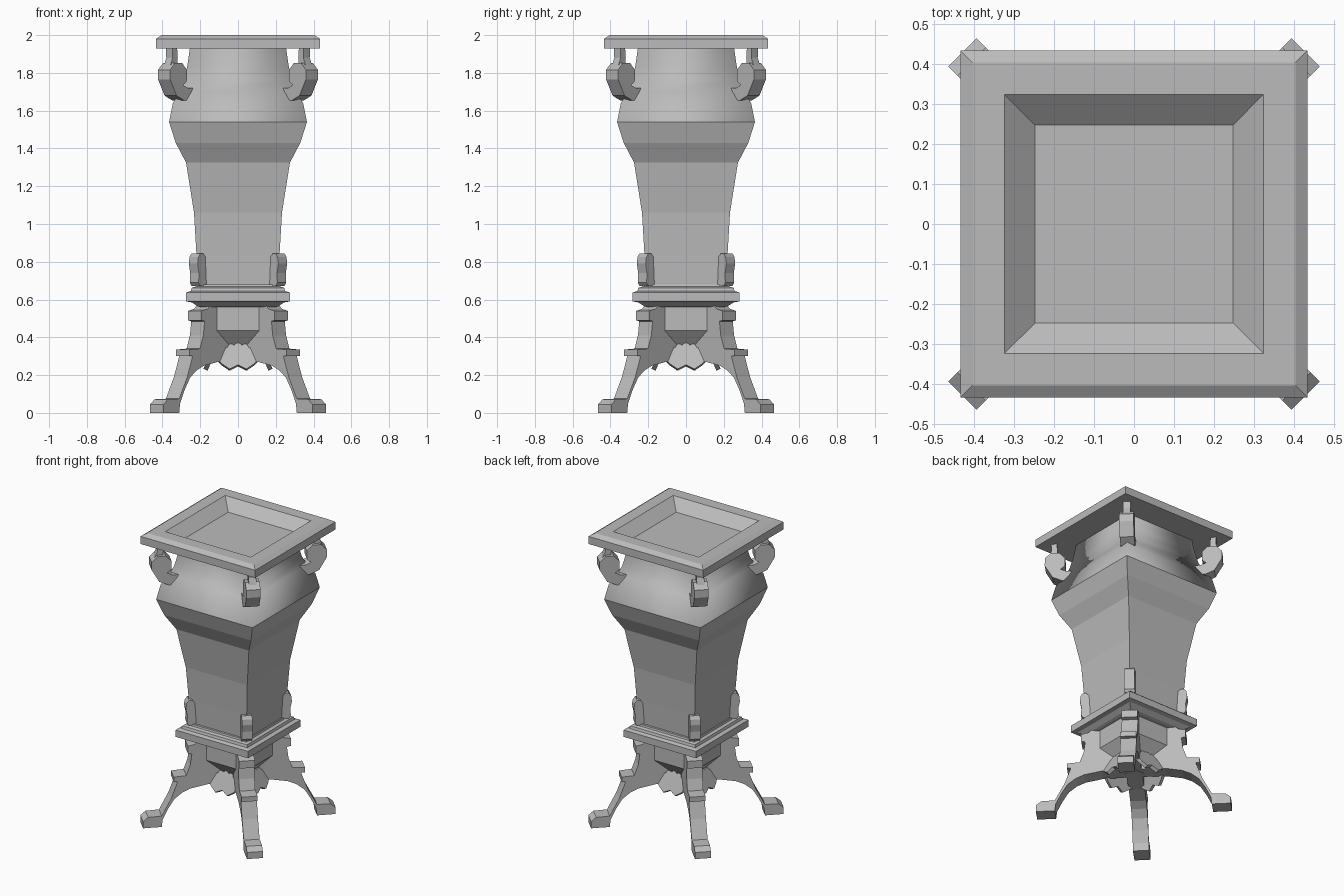
import bpy, bmesh
from math import sin, cos, radians, pi
from mathutils import Matrix, Vector

cube = bpy.data.objects.get("Cube")
if cube:
    bpy.data.objects.remove(cube, do_unlink=True)

GREY = (0.5, 0.5, 0.5, 1)
mat = bpy.data.materials.new("stone_grey")
mat.use_nodes = True
mat.diffuse_color = GREY
mat.node_tree.nodes["Principled BSDF"].inputs["Base Color"].default_value = GREY


def finish(name, bm):
    bmesh.ops.recalc_face_normals(bm, faces=bm.faces)
    mesh = bpy.data.meshes.new(name)
    bm.to_mesh(mesh)
    bm.free()
    mesh.materials.append(mat)
    obj = bpy.data.objects.new(name, mesh)
    bpy.context.collection.objects.link(obj)
    return obj


def square_loft(name, profile, stretch=1.0):
    """Stack square rings given as (half width, height) and cap both ends."""
    bm = bmesh.new()
    rings = [[bm.verts.new((sx * w, sy * w * stretch, z))
              for sx, sy in ((-1, -1), (1, -1), (1, 1), (-1, 1))]
             for w, z in profile]
    for a, b in zip(rings, rings[1:]):
        for i in range(4):
            j = (i + 1) % 4
            bm.faces.new((a[i], a[j], b[j], b[i]))
    bm.faces.new(rings[0])
    bm.faces.new(rings[-1])
    return finish(name, bm)


def slab(name, outline, push, angle):
    """Extrude a flat outline along push, then turn it about the z axis."""
    bm = bmesh.new()
    face = bm.faces.new([bm.verts.new(p) for p in outline])
    ext = bmesh.ops.extrude_face_region(bm, geom=[face])["geom"]
    bmesh.ops.translate(bm, vec=Vector(push),
                        verts=[v for v in ext if isinstance(v, bmesh.types.BMVert)])
    bm.transform(Matrix.Rotation(radians(angle), 4, "Z"))
    return finish(name, bm)


def corner_parts(name, profile, half):
    """One upright slab on each diagonal; profile is (radius, height)."""
    for i, corner in enumerate(("back_left", "back_right", "front_right", "front_left")):
        slab(f"{corner}_{name}", [(r, -half, z) for r, z in profile],
             (0, 2 * half, 0), 45 + 90 * i)


# Top slab with a sunken square tray
square_loft("top_slab", [(.25, 1.928), (.435, 1.928), (.435, 1.98), (.405, 2.0),
                         (.325, 2.0), (.248, 1.935)])

# Tapering body, smooth only in the hollow neck
body = square_loft("body", [(.213, .66), (.22, .84), (.233, 1.06), (.275, 1.325),
                            (.33, 1.43), (.365, 1.54), (.345, 1.64), (.31, 1.70),
                            (.285, 1.76), (.268, 1.84), (.255, 1.93)])
for poly in body.data.polygons:
    poly.use_smooth = poly.center.z > 1.56 and abs(poly.normal.z) < .9

# Moulded collar and the base block between the legs
square_loft("collar", [(.20, .56), (.215, .565), (.245, .585), (.275, .59), (.275, .637),
                       (.25, .645), (.245, .662), (.225, .668), (.222, .68)], 1.03)
square_loft("base_block", [(.04, .27), (.183, .435), (.183, .57)])

# Splayed legs with two ledges and a flat foot
corner_parts("leg", [
    (0, .275), (.2, .27), (.305, .25), (.36, .225), (.41, .185), (.45, .12), (.484, .05),
    (.49, 0), (.608, 0), (.608, .045), (.575, .072), (.49, .075), (.43, .19),
    (.39, .30), (.414, .302), (.414, .335), (.335, .34), (.31, .41), (.3, .485),
    (.325, .49), (.325, .54), (.28, .55), (.26, .568), (0, .568)], .05)

# Rounded leaves on the lower body corners
corner_parts("leaf", [(.27, .67), (.315, .672), (.328, .69), (.325, .74), (.335, .79),
                      (.33, .825), (.315, .845), (.295, .845), (.27, .82)], .033)

# Scroll brackets under the top slab: thin stem and wide curl
corner_parts("scroll_stem", [(.48, 1.935), (.515, 1.935), (.513, 1.88), (.53, 1.84),
                             (.48, 1.82), (.475, 1.88)], .024)
curl = [(.49 + .068 * cos(a), 1.79 + .068 * sin(a))
        for a in [radians(d) for d in range(-22, 204, 45)]]
corner_parts("scroll_curl", curl + [(.43, 1.755), (.455, 1.735), (.42, 1.72), (.38, 1.72),
                                    (.38, 1.65), (.45, 1.655), (.505, 1.68)], .045)

# Scalloped shells leaning against the base block
LOBES, STEPS = 7, 4
rim = []
for k in range(LOBES * STEPS + 1):
    a = radians(20) + radians(140) * k / (LOBES * STEPS)
    radius = .115 + .012 * abs(sin(pi * k / STEPS))
    rim.append((radius * cos(a), .245 + radius * sin(a)))
shell = rim + [(-.085, .26), (-.045, .233), (0, .255), (.045, .233), (.085, .26)]
for i, side in enumerate(("front", "left", "back", "right")):
    slab(f"{side}_shell", [(x, -.18 + (z - .24) * .42, z) for x, z in shell],
         (0, .022, -.01), 90 * i)
